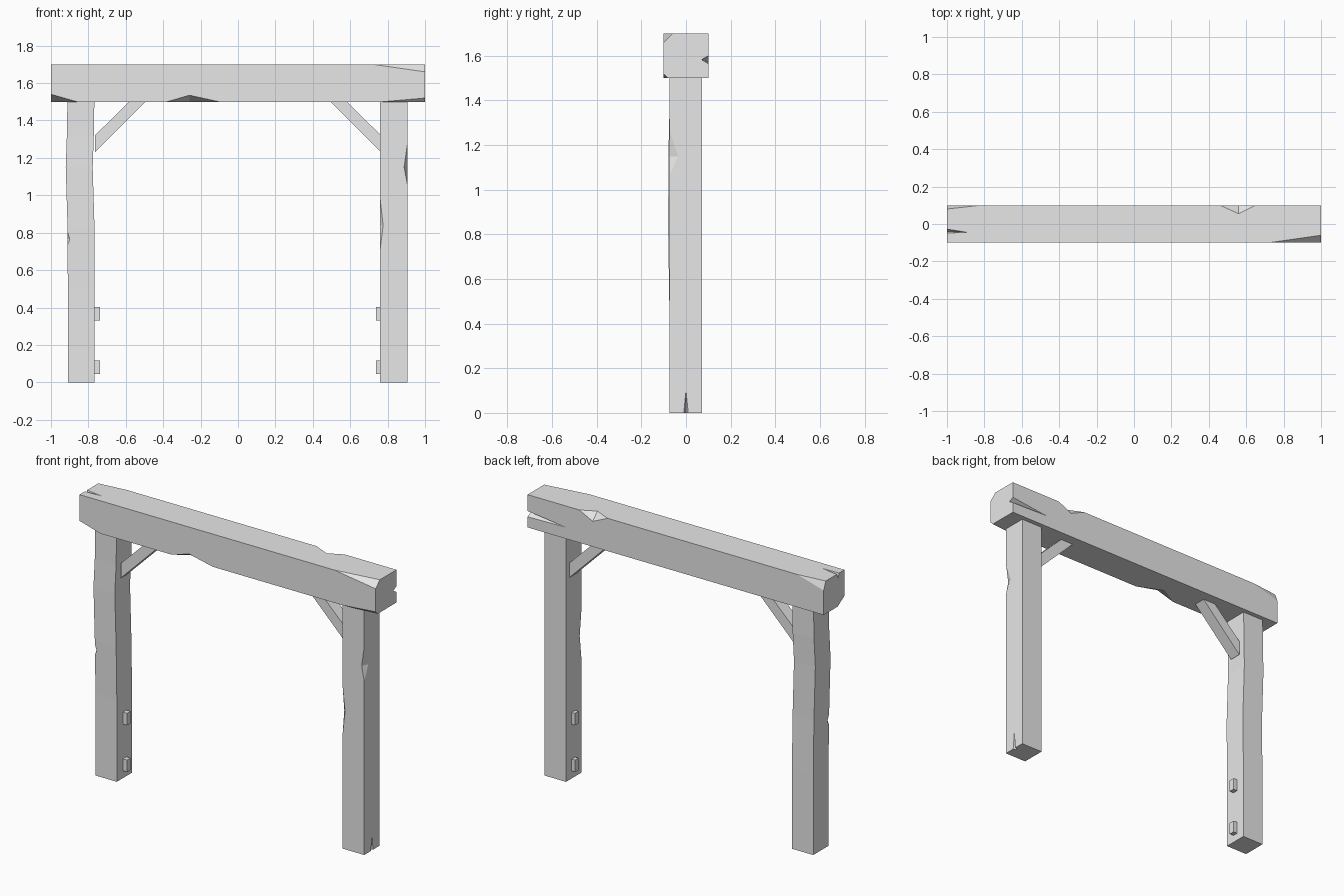
import bpy
import bmesh
from mathutils import Vector

cube = bpy.data.objects.get("Cube")
if cube:
    bpy.data.objects.remove(cube, do_unlink=True)

GREY = (0.8, 0.8, 0.8, 1.0)
mat = bpy.data.materials.new("plain grey timber")
mat.use_nodes = True
mat.diffuse_color = GREY
for node in mat.node_tree.nodes:
    if node.type == "BSDF_PRINCIPLED":
        node.inputs["Base Color"].default_value = GREY


def add_object(name, bm):
    bmesh.ops.recalc_face_normals(bm, faces=bm.faces[:])
    mesh = bpy.data.meshes.new(name)
    bm.to_mesh(mesh)
    bm.free()
    mesh.materials.append(mat)
    obj = bpy.data.objects.new(name, mesh)
    bpy.context.collection.objects.link(obj)
    return obj


def loft(name, rings):
    """Closed solid skinned through a list of rings of points."""
    bm = bmesh.new()
    rows = [[bm.verts.new(p) for p in ring] for ring in rings]
    n = len(rows[0])
    for low, high in zip(rows, rows[1:]):
        for i in range(n):
            j = (i + 1) % n
            bm.faces.new((low[i], low[j], high[j], high[i]))
    bm.faces.new(rows[0])
    bm.faces.new(rows[-1])
    return add_object(name, bm)


def rect(x0, x1, y0, y1, z):
    return [(x0, y0, z), (x1, y0, z), (x1, y1, z), (x0, y1, z)]


def box(name, x0, x1, y0, y1, z0, z1):
    return loft(name, [rect(x0, x1, y0, y1, z0), rect(x0, x1, y0, y1, z1)])


def chip(target, chips):
    """Knock wedge-shaped chips and splits out of a timber."""
    bm = bmesh.new()
    for points in chips:
        verts = [bm.verts.new(p) for p in points]
        for skip in range(4):
            bm.faces.new([v for i, v in enumerate(verts) if i != skip])
        # orient every face away from the middle of the wedge
        centre = sum((v.co for v in verts), Vector()) / 4
        for face in verts[0].link_faces[:] + [f for f in verts[1].link_faces if verts[0] not in f.verts]:
            face.normal_update()
            if face.normal.dot(face.calc_center_median() - centre) < 0:
                face.normal_flip()
    cutter = add_object(target.name + "_cutter", bm)
    cutter.hide_render = True
    mod = target.modifiers.new("chips", "BOOLEAN")
    mod.operation = "DIFFERENCE"
    mod.solver = "EXACT"
    mod.object = cutter
    depsgraph = bpy.context.evaluated_depsgraph_get()
    mesh = bpy.data.meshes.new_from_object(target.evaluated_get(depsgraph))
    target.modifiers.clear()
    target.data = mesh
    bpy.data.objects.remove(cutter, do_unlink=True)


# Top beam with worn edges and split ends
F, B, LO, HI = -0.1, 0.1, 1.5, 1.7
beam = box("top_beam", -1, 1, F, B, LO, HI)
chip(beam, [
    # front edges at the ends
    [(0.72, F, HI), (1, F, HI), (1, F, 1.66), (1, -0.06, HI)],
    [(0.77, F, LO), (1, F, LO), (1, F, 1.52), (1, -0.08, LO)],
    [(-0.86, F, LO), (-1, F, LO), (-1, F, 1.54), (-1, -0.035, LO)],
    # back top edge at the end
    [(-0.82, B, HI), (-1, B, HI), (-1, B, 1.65), (-1, 0.08, HI)],
    # mid-span notches
    [(-0.38, F, LO), (-0.1, F, LO), (-0.26, F, 1.535), (-0.26, -0.03, LO)],
    [(0.46, B, HI), (0.65, B, HI), (0.56, B, 1.655), (0.56, 0.055, HI)],
    # splits running in from the ends
    [(1, B, 1.565), (1, B, 1.6), (1, 0.07, 1.583), (0.75, B, 1.57)],
    [(-1, -0.027, HI), (-1, -0.048, HI), (-1, -0.04, 1.67), (-0.89, -0.045, HI)],
])

# Left post, straight
PF, PB = -0.075, 0.072
left_post = box("left_post", 0.76, 0.905, PF, PB, 0, LO)
chip(left_post, [
    [(0.905, PF, 1.06), (0.905, PF, 1.27), (0.888, PF, 1.15), (0.905, -0.035, 1.15)],
    [(0.76, PF, 0.71), (0.76, PF, 0.98), (0.776, PF, 0.84), (0.76, -0.06, 0.84)],
    [(0.905, -0.01, 0), (0.905, 0.01, 0), (0.88, 0, 0), (0.905, 0, 0.1)],
])

# Right post, slightly bowed
bow = [(0, 0, 0), (0.5, 0, 0), (0.82, -0.001, -0.005), (1.15, -0.011, -0.004),
       (1.32, -0.005, 0), (LO, -0.002, 0)]
right_post = loft("right_post", [
    rect(-0.91 + dx, -0.766 + dx, PF + dy, PB + dy, z) for z, dx, dy in bow])
chip(right_post, [
    [(-0.922, -0.09, 0.69), (-0.922, -0.09, 0.86), (-0.892, -0.09, 0.765), (-0.922, -0.045, 0.765)],
])

# Diagonal braces and pegs, mirrored on both posts
for side, label in ((1, "left"), (-1, "right")):
    profile = [(0.765, 1.32), (0.765, 1.23), (0.495, LO), (0.582, LO)]
    loft(label + "_brace", [[(side * x, y, z) for x, z in profile] for y in (-0.037, 0.037)])
    for level, z in (("lower", 0.045), ("upper", 0.33)):
        a, b = sorted((side * 0.738, side * 0.767))
        box(f"{label}_{level}_peg", a, b, -0.017, 0.017, z, z + 0.073)
